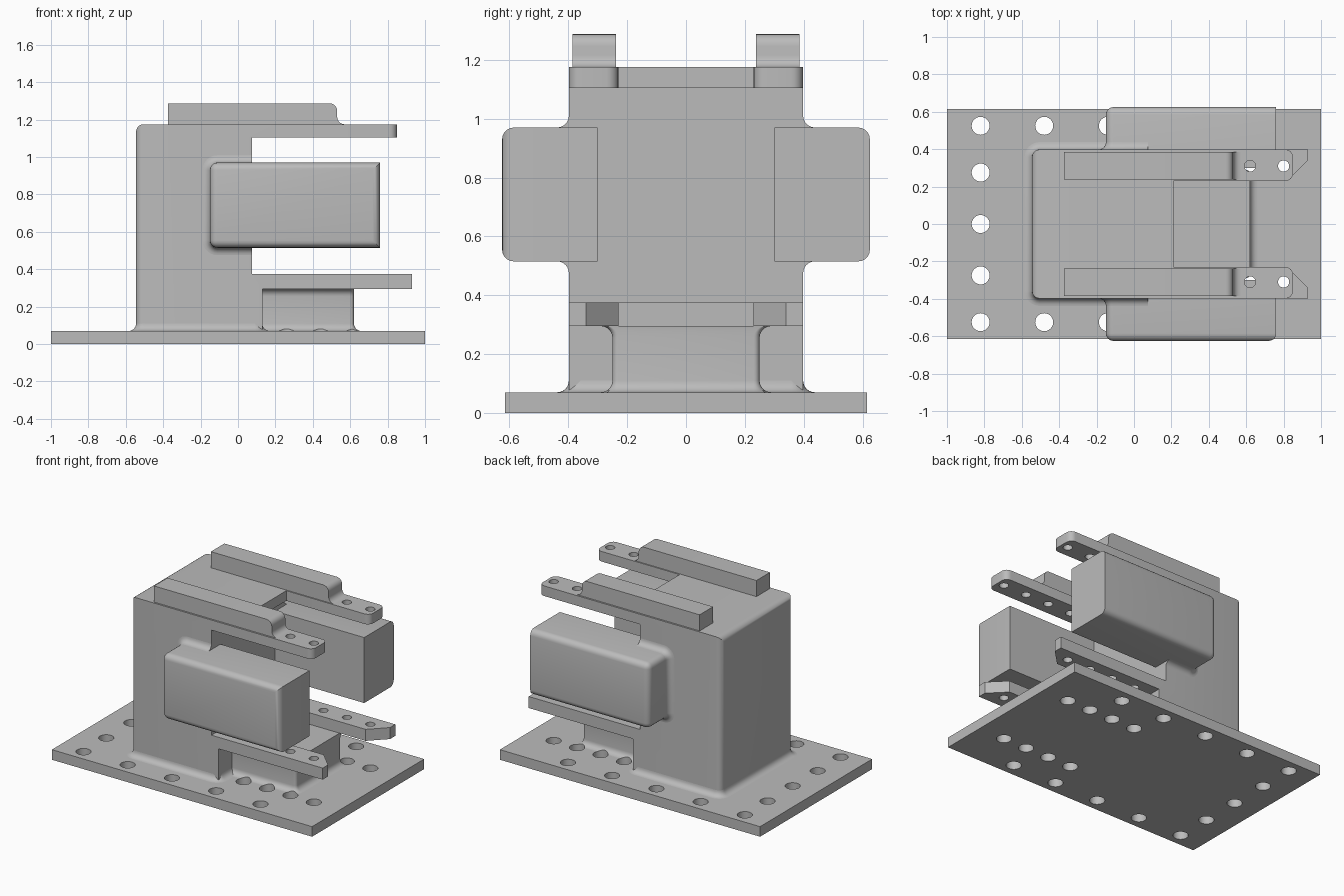
import bpy, bmesh, math
from mathutils import Vector, Matrix

cube = bpy.data.objects.get("Cube")
if cube:
    bpy.data.objects.remove(cube, do_unlink=True)

grey = bpy.data.materials.new("plain grey")
grey.use_nodes = True
grey.diffuse_color = (0.5, 0.5, 0.5, 1)
grey.node_tree.nodes["Principled BSDF"].inputs["Base Color"].default_value = (0.5, 0.5, 0.5, 1)

R = 0.04  # common fillet radius


def finish(name, bm):
    bmesh.ops.recalc_face_normals(bm, faces=bm.faces)
    mesh = bpy.data.meshes.new(name)
    bm.to_mesh(mesh)
    bm.free()
    mesh.materials.append(grey)
    obj = bpy.data.objects.new(name, mesh)
    bpy.context.collection.objects.link(obj)
    return obj


def activate(obj):
    bpy.ops.object.select_all(action="DESELECT")
    obj.select_set(True)
    bpy.context.view_layer.objects.active = obj


def smooth(obj):
    activate(obj)
    bpy.ops.object.shade_smooth_by_angle(angle=math.radians(35))


def combine(obj, tool, operation):
    activate(obj)
    mod = obj.modifiers.new("combine", "BOOLEAN")
    mod.operation, mod.solver, mod.object = operation, "EXACT", tool
    bpy.ops.object.modifier_apply(modifier=mod.name)


def place(u, v, t, axis):
    return Vector((u, v, t)) if axis == "z" else Vector((u, t, v))


def loft(rings):
    """Skin a list of equal point loops and cap both ends."""
    bm = bmesh.new()
    loops = [[bm.verts.new(p) for p in ring] for ring in rings]
    n = len(loops[0])
    for a, b in zip(loops, loops[1:]):
        for i in range(n):
            j = (i + 1) % n
            bm.faces.new((a[i], a[j], b[j], b[i]))
    bm.faces.new(loops[0])
    bm.faces.new(loops[-1])
    bmesh.ops.recalc_face_normals(bm, faces=bm.faces)
    return bm


def prism(points, axis, lo, hi):
    return loft([[place(u, v, t, axis) for u, v in points] for t in (lo, hi)])


def arc(cx, cy, r, start, end, steps=6):
    angles = [math.radians(start + (end - start) * i / steps) for i in range(steps + 1)]
    return [(cx + r * math.cos(a), cy + r * math.sin(a)) for a in angles]


def rect(x0, x1, y0, y1):
    return [(x0, y0), (x1, y0), (x1, y1), (x0, y1)]


def round_rect(x0, x1, y0, y1, r):
    return (arc(x1 - r, y1 - r, r, 0, 90) + arc(x0 + r, y1 - r, r, 90, 180)
            + arc(x0 + r, y0 + r, r, 180, 270) + arc(x1 - r, y0 + r, r, 270, 360))


def flare():
    """Height and outset pairs of a concave quarter fillet."""
    return [(R - R * math.cos(a), R - R * math.sin(a))
            for a in (math.pi / 2 * i / 6 for i in range(7))][::1]


def bevel(bm, test, r=R):
    edges = [e for e in bm.edges if test([v.co for v in e.verts])]
    bmesh.ops.bevel(bm, geom=edges, offset=r, segments=5, profile=0.5, affect="EDGES")


def near(points, axis, value):
    return all(abs(p[axis] - value) < 1e-4 for p in points)


def cylinders(name, centres, r, lo, hi):
    bm = bmesh.new()
    for x, y in centres:
        bmesh.ops.create_cone(bm, cap_ends=True, segments=32, radius1=r, radius2=r, depth=hi - lo,
                              matrix=Matrix.Translation((x, y, (lo + hi) / 2)))
    obj = finish(name, bm)
    obj.hide_render = True
    return obj


# Hole layout
arm_holes = [(0.26 + 0.18 * i, s * 0.31) for i in range(4) for s in (-1, 1)]
edge_holes = [(-0.82 + 0.34 * i, s * 0.525) for i in range(5) for s in (-1, 1)]
end_holes = [(-0.82, y) for y in (-0.275, 0, 0.275)]
plate_cutter = cylinders("plate_hole_cutter", arm_holes + edge_holes + end_holes, 0.048, -0.1, 0.2)
arm_cutter = cylinders("arm_hole_cutter", arm_holes, 0.03, 0.2, 1.4)

# Base plate
plate = finish("base_plate", prism(rect(-1, 1, -0.615, 0.615), "z", 0, 0.07))
combine(plate, plate_cutter, "DIFFERENCE")
smooth(plate)

# Pedestal with a flared foot and flared shoulders under the arms
rings = [(0.07 + h, o, o) for h, o in flare()]
rings += [(0.295 - h, 0, o) for h, o in reversed(flare())]
pedestal = finish("pedestal", loft([
    [place(x, y, z, "z") for x, y in round_rect(0.05, 0.62 + dx, -0.25 - dy, 0.25 + dy, 0.02 + dx)]
    for z, dx, dy in rings]))
combine(pedestal, plate_cutter, "DIFFERENCE")
smooth(pedestal)

# Main body, rounded along its closed end
profile = [(-0.545, 0.07), (0.13, 0.07), (0.13, 0.295), (0.21, 0.295), (0.21, 0.375),
           (0.075, 0.375), (0.075, 1.105), (0.21, 1.105), (0.21, 1.175), (-0.545, 1.175)]
bm = prism(profile, "y", -0.398, 0.398)
bevel(bm, lambda p: near(p, 0, -0.545) and not near(p, 2, 0.07))
body = finish("body", bm)

# Arms: rounded upper pair, chamfered lower pair
for s in (-1, 1):
    upper = ([(0.15, 0.23)] + arc(0.85 - R, 0.23 + R, R, -90, 0)
             + arc(0.85 - R, 0.398 - R, R, 0, 90) + [(0.15, 0.398)])
    lower = [(0.15, 0.23), (0.82, 0.23), (0.93, 0.34), (0.93, 0.398), (0.15, 0.398)]
    for outline, lo, hi in ((upper, 1.105, 1.175), (lower, 0.295, 0.375)):
        arm = finish("arm", prism([(x, s * y) for x, y in outline], "z", lo, hi))
        combine(body, arm, "UNION")
        bpy.data.objects.remove(arm, do_unlink=True)
combine(body, arm_cutter, "DIFFERENCE")
bm = bmesh.new()
bm.from_mesh(body.data)
bmesh.ops.dissolve_limit(bm, angle_limit=0.01, verts=bm.verts, edges=bm.edges)
bm.to_mesh(body.data)
bm.free()
smooth(body)

# Fillet between body and plate
smooth(finish("body_foot_fillet", loft([
    [place(x, y, 0.07 + h, "z")
     for x, y in round_rect(-0.545 - o, 0.13 + o, -0.398 - o, 0.398 + o, R + o)]
    for h, o in flare()])))

for s, side in ((-1, "right"), (1, "left")):
    # Side box: the inner face stays sharp, and on the left the open end too
    bm = prism(rect(-0.15, 0.76, 0.515, 0.97), "y", s * 0.3, s * 0.625)
    bevel(bm, lambda p: not any(abs(q.y - s * 0.3) < 1e-4 for q in p)
          and not (s > 0 and near(p, 0, 0.76))
          or near(p, 0, -0.15) and not near(p, 1, s * 0.3))
    smooth(finish(side + "_side_box", bm))

    # Fillet between side box and body, trimmed at the body's open face
    bm = loft([[place(x, z, s * (0.398 + h), "y")
                for x, z in round_rect(-0.15 - o, 0.3, 0.515 - o, 0.97 + o, R + o)]
               for h, o in flare()])
    cut = bmesh.ops.bisect_plane(bm, geom=bm.verts[:] + bm.edges[:] + bm.faces[:],
                                 plane_co=(0.075, 0, 0), plane_no=(1, 0, 0), clear_outer=True)
    bmesh.ops.holes_fill(bm, edges=[e for e in cut["geom_cut"] if isinstance(e, bmesh.types.BMEdge)])
    smooth(finish(side + "_box_fillet", bm))

    # Top rail with a rounded nose sweeping down to the arm
    rail = ([(-0.375, 1.17), (-0.375, 1.287)] + arc(0.49, 1.247, R, 90, 0)
            + arc(0.53 + R, 1.175 + R, R, 180, 270) + [(0.57, 1.17)])
    smooth(finish(side + "_top_rail", prism(rail, "y", s * 0.238, s * 0.386)))

for cutter in (plate_cutter, arm_cutter):
    bpy.data.objects.remove(cutter, do_unlink=True)
